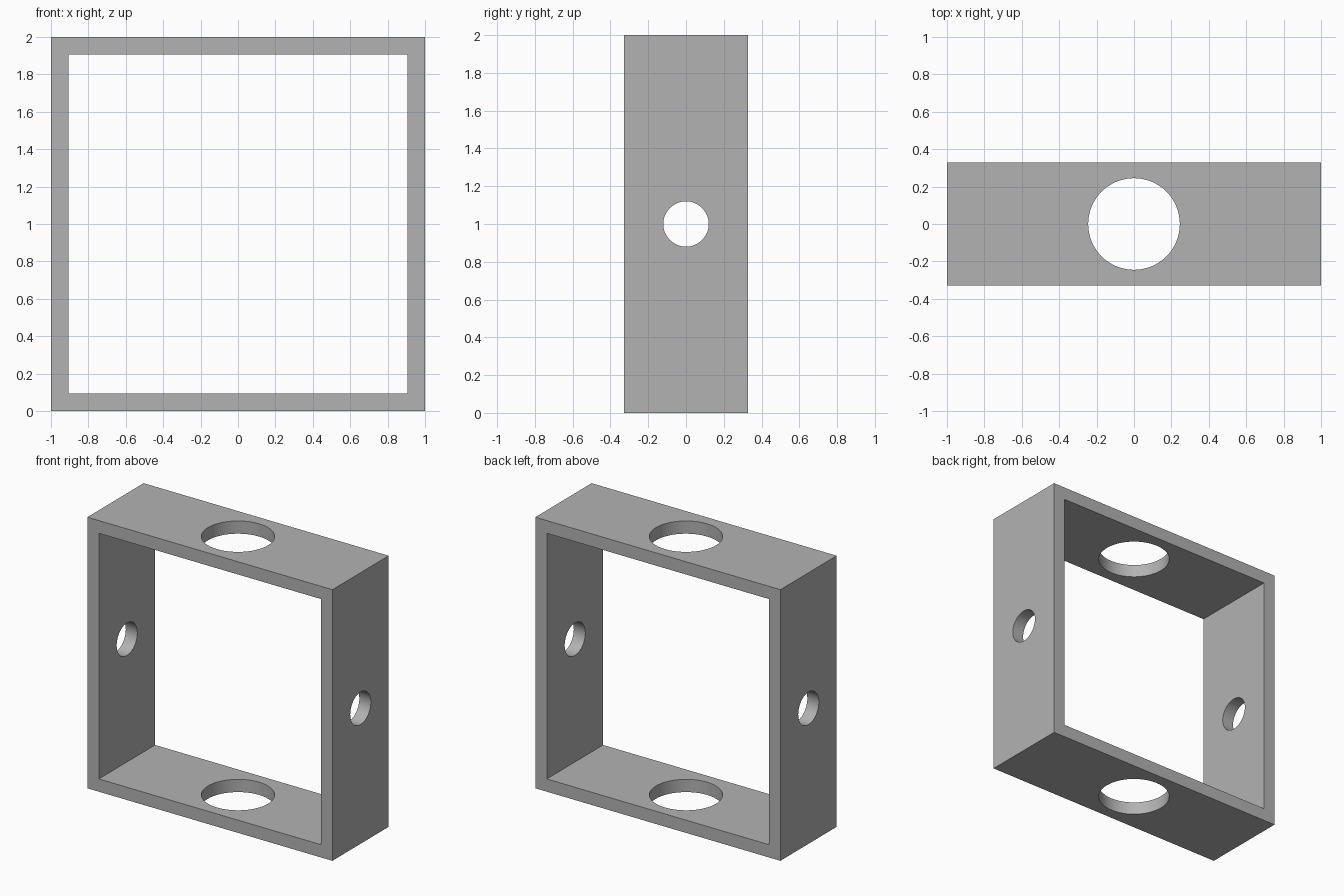
import bpy
import math

default = bpy.data.objects.get("Cube")
if default:
    bpy.data.objects.remove(default, do_unlink=True)

SIZE, DEPTH, WALL = 2.0, 0.656, 0.094
MID = (0, 0, SIZE / 2)

grey = bpy.data.materials.new("plain grey")
grey.use_nodes = True
colour = (0.45, 0.45, 0.45, 1)
grey.diffuse_color = colour
grey.node_tree.nodes["Principled BSDF"].inputs["Base Color"].default_value = colour


def box(name, x, y, z):
    bpy.ops.mesh.primitive_cube_add(size=1, location=MID)
    obj = bpy.context.object
    obj.name = name
    obj.scale = (x, y, z)
    bpy.ops.object.transform_apply(location=False, rotation=False, scale=True)
    obj.data.materials.append(grey)
    return obj


def drill(name, radius, tilt):
    bpy.ops.mesh.primitive_cylinder_add(
        vertices=64, radius=radius, depth=SIZE * 1.5, location=MID, rotation=(0, tilt, 0))
    obj = bpy.context.object
    obj.name = name
    obj.data.materials.append(grey)
    return obj


# Square frame, its open middle and the two pairs of round holes
frame = box("square_frame", SIZE, DEPTH, SIZE)
inner = SIZE - 2 * WALL
cutters = [
    box("opening_cutter", inner, DEPTH * 2, inner),
    drill("large_hole_cutter", 0.245, 0),
    drill("small_hole_cutter", 0.12, math.pi / 2),
]

for cutter in cutters:
    cutter.hide_render = True
    bpy.context.view_layer.objects.active = frame
    cut = frame.modifiers.new(cutter.name, "BOOLEAN")
    cut.operation = "DIFFERENCE"
    cut.solver = "EXACT"
    cut.object = cutter
    bpy.ops.object.modifier_apply(modifier=cut.name)
    bpy.data.objects.remove(cutter, do_unlink=True)

# Smooth hole walls, crisp edges
bpy.ops.object.select_all(action="DESELECT")
frame.select_set(True)
bpy.context.view_layer.objects.active = frame
bpy.ops.object.shade_smooth_by_angle(angle=math.radians(30))
